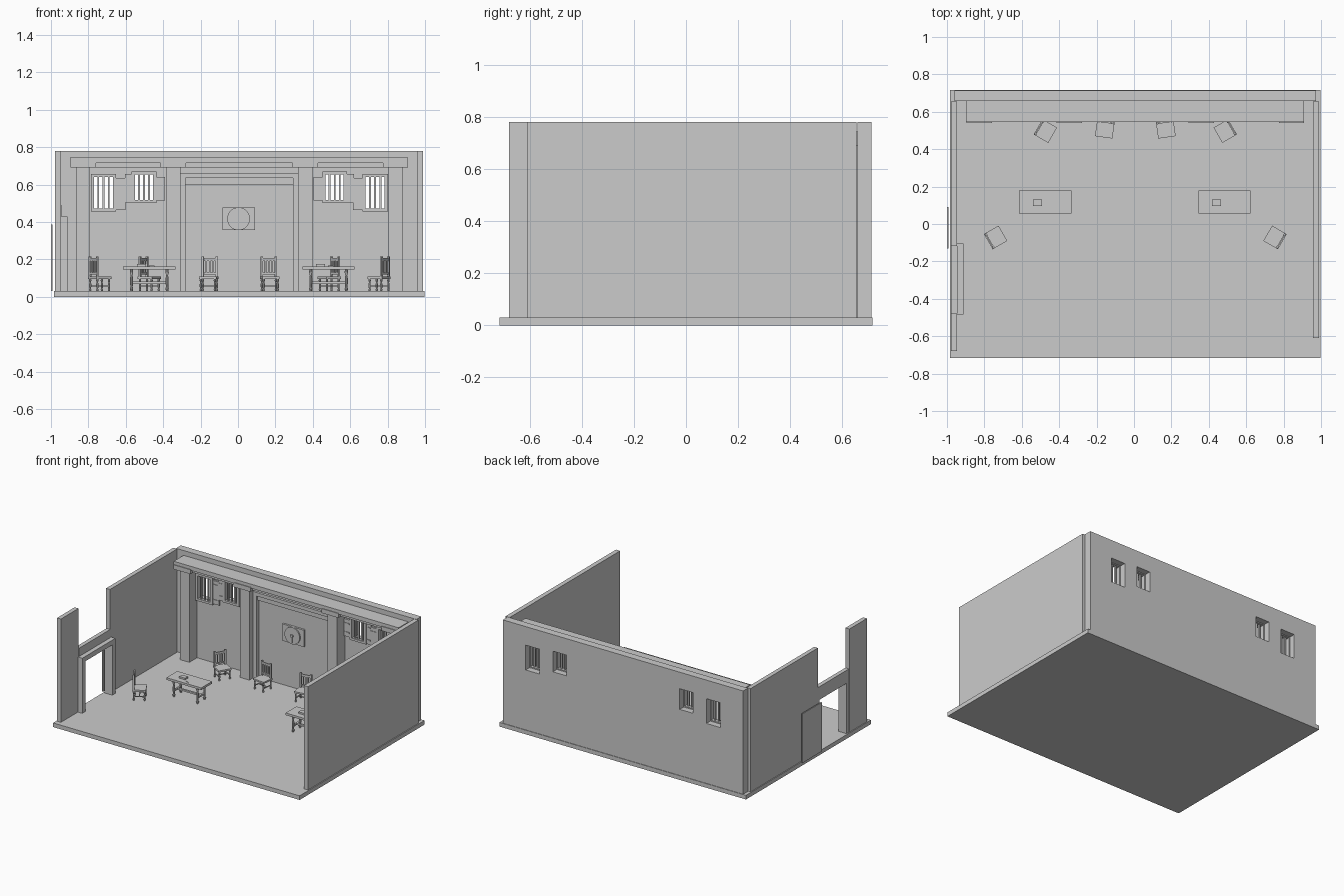
import bpy, bmesh, math
from mathutils import Matrix

if "Cube" in bpy.data.objects:
    bpy.data.objects.remove(bpy.data.objects["Cube"])

CX = 0.007      # symmetry axis of the back wall
FL = 0.03       # floor level


def finish(bm, name, M=None):
    if M is not None:
        bm.transform(M)
    me = bpy.data.meshes.new(name)
    bm.to_mesh(me)
    bm.free()
    ob = bpy.data.objects.new(name, me)
    bpy.context.collection.objects.link(ob)
    return ob


def box(name, x, y, z, M=None):
    bm = bmesh.new()
    S = Matrix.Diagonal((x[1] - x[0], y[1] - y[0], z[1] - z[0], 1))
    T = Matrix.Translation(((x[0] + x[1]) / 2, (y[0] + y[1]) / 2, (z[0] + z[1]) / 2))
    bmesh.ops.create_cube(bm, size=1, matrix=T @ S)
    return finish(bm, name, M)


def turned(name, profile, x, y, M, sides=10):
    """Solid of revolution from (radius, z) points."""
    bm = bmesh.new()
    rings = [[bm.verts.new((x + r * math.cos(2 * math.pi * i / sides),
                            y + r * math.sin(2 * math.pi * i / sides), z))
              for i in range(sides)] for r, z in profile]
    for a, b in zip(rings, rings[1:]):
        for i in range(sides):
            j = (i + 1) % sides
            bm.faces.new((a[i], a[j], b[j], b[i]))
    bm.faces.new(rings[0][::-1])
    bm.faces.new(rings[-1])
    return finish(bm, name, M)


def disc(name, x, y, z, r, depth, sides=32):
    bm = bmesh.new()
    M = Matrix.Translation((x, y, z)) @ Matrix.Rotation(math.pi / 2, 4, 'X')
    bmesh.ops.create_cone(bm, cap_ends=True, segments=sides, radius1=r, radius2=r,
                          depth=depth, matrix=M)
    return finish(bm, name)


def span(s, a, b):
    """Mirror an x interval about the wall axis when s is -1."""
    return tuple(sorted((CX + s * a, CX + s * b)))


# Floor and side walls
box("floor", (-0.984, 0.997), (-0.717, 0.717), (0, FL))
box("right_wall", (0.957, 0.99), (-0.61, 0.655), (FL, 0.78))
box("left_wall_rear", (-0.978, -0.947), (-0.117, 0.655), (FL, 0.78))
box("left_wall_front", (-0.978, -0.947), (-0.68, -0.478), (FL, 0.78))

# Doorway and open door
box("door_header", (-0.975, -0.945), (-0.478, -0.117), (0.43, 0.49))
for y in ((-0.485, -0.45), (-0.14, -0.105)):
    box("door_post", (-0.975, -0.912), y, (FL, 0.395))
box("door_frame_top", (-0.975, -0.912), (-0.485, -0.105), (0.395, 0.43))
box("door_leaf", (-1.0, -0.992), (-0.13, 0.09), (FL, 0.387))

# Back wall, split into segments around the windows
WY = (0.658, 0.713)
box("back_wall_center", (CX - 0.456, CX + 0.456), WY, (FL, 0.78))
for s in (-1, 1):
    box("back_wall_between", span(s, 0.564, 0.67), WY, (FL, 0.78))
    box("back_wall_end", span(s, 0.782, 0.966), WY, (FL, 0.78))
    for a, b, z0, z1 in ((0.456, 0.564, 0.51, 0.66), (0.67, 0.782, 0.465, 0.645)):
        box("wall_below_window", span(s, a, b), WY, (FL, z0))
        box("wall_above_window", span(s, a, b), WY, (z1, 0.78))
        # window frame with bars
        o, i = 0.012, 0.006
        FY = (0.635, 0.668)
        for p in ((a - o, a + i), (b - i, b + o)):
            box("window_stile", span(s, *p), FY, (z0 - 0.008, z1 + 0.01))
        for z in (z0 - 0.008, z1 - 0.006):
            box("window_rail", span(s, a - o, b + o), FY, (z, z + 0.016))
        for k in (1, 2, 3):
            x = a + (b - a) * k / 4
            box("window_bar", span(s, x - 0.005, x + 0.005), (0.643, 0.655), (z0, z1))
    # open shutters with hinges
    for a, b, z0, z1 in ((0.397, 0.444, 0.515, 0.64), (0.576, 0.612, 0.505, 0.655),
                         (0.608, 0.658, 0.465, 0.635)):
        box("shutter", span(s, a, b), (0.642, 0.654), (z0, z1))
        for z in (z0 + 0.03, z1 - 0.03):
            box("shutter_hinge", span(s, a + 0.004, b - 0.004), (0.638, 0.643), (z - 0.005, z + 0.005))

# Columns, capitals and beam
for s in (-1, 1):
    for c in (0.353, 0.835):
        box("column", span(s, c - 0.038, c + 0.038), (0.57, 0.66), (FL, 0.69))
        box("capital", span(s, c - 0.068, c + 0.068), (0.54, 0.66), (0.69, 0.722))
    box("panel_post", span(s, 0.287, 0.318), (0.61, 0.66), (FL, 0.66))
box("beam", (-0.898, 0.909), (0.545, 0.66), (0.715, 0.745))
box("beam_underside", (-0.87, 0.88), (0.565, 0.66), (0.692, 0.716))

# Central panel and its lintel
box("central_panel", (-0.285, 0.295), (0.64, 0.66), (FL, 0.6))
box("panel_lintel_lower", (-0.285, 0.295), (0.625, 0.66), (0.597, 0.634))
box("panel_lintel_upper", (-0.285, 0.295), (0.608, 0.66), (0.634, 0.66))

# Wall plaque with disc and knob
box("plaque", (-0.082, 0.092), (0.625, 0.642), (0.356, 0.478))
disc("plaque_disc", 0.003, 0.622, 0.417, 0.061, 0.012)
disc("plaque_knob", 0.003, 0.614, 0.417, 0.011, 0.012, 12)
box("plaque_hand", (0.0, 0.006), (0.612, 0.618), (0.365, 0.417))

LEG = [(0.006, 0.0), (0.009, 0.012), (0.006, 0.024), (0.008, 0.04), (0.008, 0.07),
       (0.005, 0.085), (0.009, 0.1), (0.007, 0.12)]


def table(x, y):
    M = Matrix.Translation((x, y, FL))
    box("table_top", (-0.14, 0.14), (-0.062, 0.062), (0.117, 0.133), M)
    for sx in (-0.095, 0.095):
        for sy in (-0.04, 0.04):
            turned("table_leg", LEG, sx, sy, M)
        box("table_side_stretcher", (sx - 0.006, sx + 0.006), (-0.04, 0.04), (0.038, 0.05), M)
        box("table_side_apron", (sx - 0.006, sx + 0.006), (-0.04, 0.04), (0.1, 0.117), M)
    box("table_long_stretcher", (-0.095, 0.095), (-0.007, 0.007), (0.039, 0.051), M)
    # book and pen
    box("book", (-0.067, -0.019), (-0.02, 0.013), (0.133, 0.145), M)
    box("pen", (-0.016, 0.016), (-0.0015, 0.0015), (0.133, 0.137),
        M @ Matrix.Translation((0.013, -0.04, 0)) @ Matrix.Rotation(math.radians(-28), 4, 'Z'))


def chair(x, y, deg):
    """Chair facing -y before rotation."""
    M = Matrix.Translation((x, y, FL)) @ Matrix.Rotation(math.radians(deg), 4, 'Z')
    box("seat", (-0.047, 0.047), (-0.045, 0.045), (0.066, 0.078), M)
    leg = [(r * 0.75, z * 0.56) for r, z in LEG]
    for sx in (-0.038, 0.038):
        for sy in (-0.036, 0.036):
            turned("chair_leg", leg, sx, sy, M, 8)
        box("chair_side_rung", (sx - 0.003, sx + 0.003), (-0.036, 0.036), (0.025, 0.031), M)
        box("back_post", (sx - 0.006, sx + 0.006), (0.031, 0.042), (0.076, 0.185), M)
    box("chair_cross_rung", (-0.038, 0.038), (-0.003, 0.003), (0.025, 0.031), M)
    for z0, z1 in ((0.09, 0.1), (0.16, 0.176)):
        box("back_rail", (-0.036, 0.036), (0.033, 0.04), (z0, z1), M)
    for sx in (-0.018, 0, 0.018):
        box("back_slat", (sx - 0.004, sx + 0.004), (0.034, 0.039), (0.1, 0.162), M)


# Furniture
for s in (-1, 1):
    table(0.005 + s * 0.479, 0.117)
    chair(CX + s * 0.481, 0.497, -60 * s)
    chair(CX + s * 0.163, 0.508, 8 * s)
    chair(CX + s * 0.747, -0.072, -120 * s)
